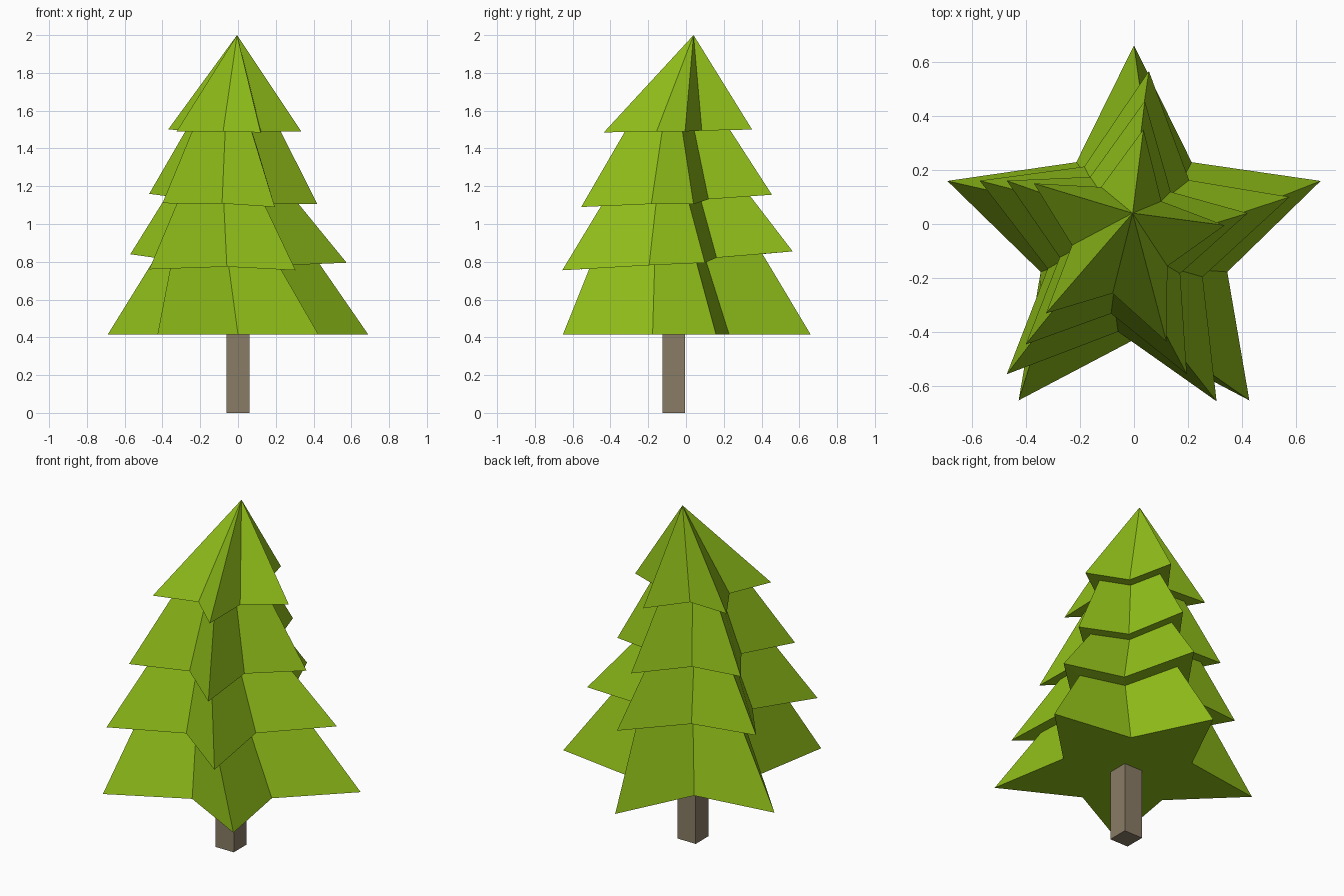
import bpy, bmesh, math
from mathutils import Vector

if "Cube" in bpy.data.objects:
    bpy.data.objects.remove(bpy.data.objects["Cube"])


def material(name, rgb):
    m = bpy.data.materials.new(name)
    m.diffuse_color = (*rgb, 1)
    m.use_nodes = True
    m.node_tree.nodes["Principled BSDF"].inputs["Base Color"].default_value = m.diffuse_color
    return m


def star(tips):
    """Ten-point ring: each inner corner sits opposite a tip at half its radius."""
    tips = [Vector(t) for t in tips]
    c = sum(tips, Vector()) / 5
    ring = []
    for i, tip in enumerate(tips):
        ring += [tip, c - (tips[(i + 3) % 5] - c) * 0.5]
    return ring


def scaled(ring, s):
    c = sum(ring, Vector()) / len(ring)
    return [c + (p - c) * s for p in ring]


def finish(bm, name, mat):
    bmesh.ops.recalc_face_normals(bm, faces=bm.faces[:])
    me = bpy.data.meshes.new(name)
    bm.to_mesh(me)
    bm.free()
    me.materials.append(mat)
    ob = bpy.data.objects.new(name, me)
    bpy.context.collection.objects.link(ob)


# Bottom skirt: a regular star
R, CY, Z0 = 0.725, -0.065, 0.415
angles = [math.radians(90 + 72 * i) for i in range(5)]
base = [(R * math.cos(a), CY + R * math.sin(a), Z0) for a in angles]

# Upper skirts, twisted and tilted: neck scale, then tips back, left, front left, front right, right
tiers = [
    (0.75, [(0.055, 0.565, 0.855), (-0.57, 0.16, 0.84), (-0.47, -0.555, 0.76),
            (0.305, -0.655, 0.755), (0.575, 0.10, 0.795)]),
    (0.78, [(0.04, 0.455, 1.155), (-0.47, 0.16, 1.16), (-0.40, -0.445, 1.11),
            (0.195, -0.555, 1.09), (0.42, 0.04, 1.105)]),
    (0.71, [(0.035, 0.35, 1.50), (-0.37, 0.15, 1.50), (-0.325, -0.33, 1.49),
            (0.12, -0.435, 1.485), (0.335, -0.005, 1.49)]),
]
rings = [star(base)]
for neck, tips in tiers:
    ring = star(tips)
    rings += [scaled(ring, neck), ring]

# Foliage: bridge the rings, cap the underside, close at the apex
bm = bmesh.new()
loops = [[bm.verts.new(p) for p in ring] for ring in rings]
bm.faces.new(loops[0][::-1])
for a, b in zip(loops, loops[1:]):
    for i in range(10):
        j = (i + 1) % 10
        bm.faces.new((a[i], a[j], b[j], b[i]))
apex = bm.verts.new((-0.005, 0.04, 2.0))
for i in range(10):
    bm.faces.new((loops[-1][i], loops[-1][(i + 1) % 10], apex))
finish(bm, "foliage", material("leaf_green", (0.28, 0.52, 0.01)))

# Trunk: square post under the foliage
bm = bmesh.new()
bmesh.ops.create_cube(bm, size=1)
bmesh.ops.scale(bm, vec=(0.12, 0.12, Z0), verts=bm.verts[:])
bmesh.ops.translate(bm, vec=(0, CY, Z0 / 2), verts=bm.verts[:])
finish(bm, "trunk", material("bark_brown", (0.25, 0.20, 0.13)))
